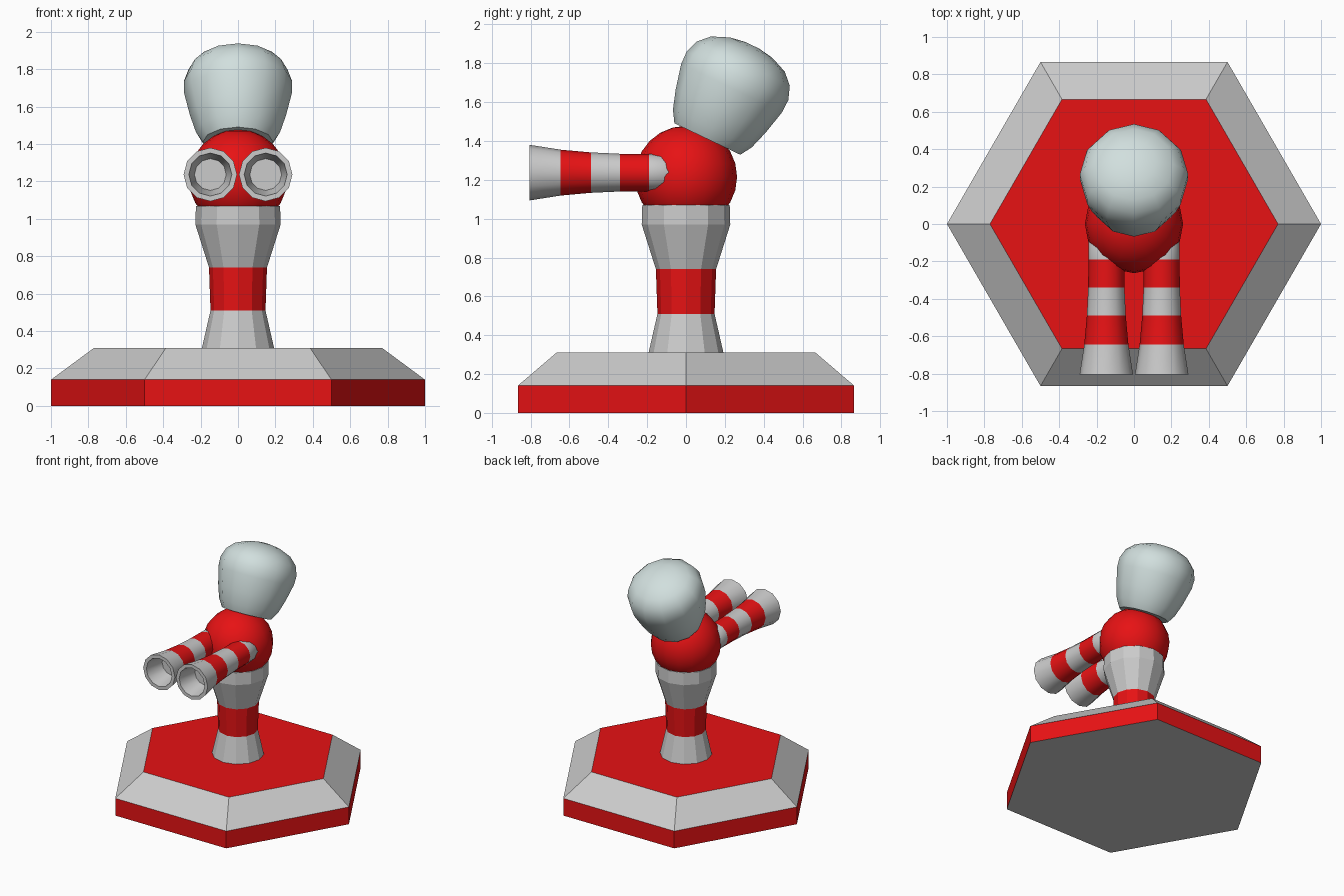
import bpy
import bmesh
import math
from mathutils import Matrix

if "Cube" in bpy.data.objects:
    bpy.data.objects.remove(bpy.data.objects["Cube"])


def material(name, rgb):
    m = bpy.data.materials.new(name)
    m.diffuse_color = (*rgb, 1)
    m.use_nodes = True
    m.node_tree.nodes["Principled BSDF"].inputs["Base Color"].default_value = m.diffuse_color
    return m


GREY = material("grey", (0.8, 0.8, 0.8))
RED = material("red", (0.8, 0.006, 0.007))
PALE = material("pale_glass", (0.64, 0.74, 0.73))


def finish(name, bm, mats, smooth):
    bmesh.ops.recalc_face_normals(bm, faces=bm.faces)
    me = bpy.data.meshes.new(name)
    bm.to_mesh(me)
    bm.free()
    for m in mats:
        me.materials.append(m)
    ob = bpy.data.objects.new(name, me)
    bpy.context.collection.objects.link(ob)
    if smooth:
        bpy.ops.object.select_all(action='DESELECT')
        bpy.context.view_layer.objects.active = ob
        ob.select_set(True)
        bpy.ops.object.shade_smooth_by_angle(angle=math.radians(smooth))
    return ob


def lathe(name, profile, sides, bands, caps=(0, 0), mats=(GREY, RED), smooth=0, xf=Matrix()):
    """Turn (radius, height) points about z; bands gives a material per segment."""
    bm = bmesh.new()
    rings = []
    for r, z in profile:
        rings.append([bm.verts.new((r * math.cos(2 * math.pi * i / sides),
                                    r * math.sin(2 * math.pi * i / sides), z))
                      for i in range(sides)])
    for a, b, mat in zip(rings, rings[1:], bands):
        for i in range(sides):
            j = (i + 1) % sides
            bm.faces.new((a[i], a[j], b[j], b[i])).material_index = mat
    bm.faces.new(rings[0][::-1]).material_index = caps[0]
    bm.faces.new(rings[-1]).material_index = caps[1]
    bm.transform(xf)
    return finish(name, bm, mats, smooth)


# Hexagonal base with sloped shoulder and red deck
lathe("base", [(1, 0), (1, 0.14), (0.77, 0.31)], 6, [1, 0], caps=(0, 1))

# Banded pedestal column
lathe("column", [(0.195, 0.30), (0.147, 0.51), (0.155, 0.74), (0.228, 0.97), (0.225, 1.07)],
      12, [0, 1, 0, 0])

# Round turret joint
bm = bmesh.new()
bmesh.ops.create_uvsphere(bm, u_segments=16, v_segments=12, radius=0.263)
bm.transform(Matrix.Translation((0, 0, 1.215)))
finish("turret_ball", bm, [RED], 60)

# Twin striped barrels with hollow muzzles
barrel = [(0.07, 0.06), (0.095, 0.09), (0.096, 0.19), (0.097, 0.34), (0.104, 0.49),
          (0.118, 0.645), (0.143, 0.805), (0.115, 0.805), (0.085, 0.645)]
for side, x in (("left", -0.148), ("right", 0.148)):
    lathe(side + "_barrel", barrel, 12, [0, 0, 1, 0, 1, 0, 0, 0], smooth=40,
          xf=Matrix.Translation((x, 0, 1.237)) @ Matrix.Rotation(math.pi / 2, 4, 'X'))

# Tilted rounded canister on top
canister = [(0.188, 0), (0.225, 0.06), (0.257, 0.16), (0.288, 0.29), (0.29, 0.36),
            (0.265, 0.43), (0.21, 0.485), (0.12, 0.522), (0.04, 0.535)]
lathe("canister", canister, 12, [0] * 8, mats=(PALE,), smooth=50,
      xf=Matrix.Translation((0, 0.11, 1.41)) @ Matrix.Rotation(math.radians(-25.5), 4, 'X'))
